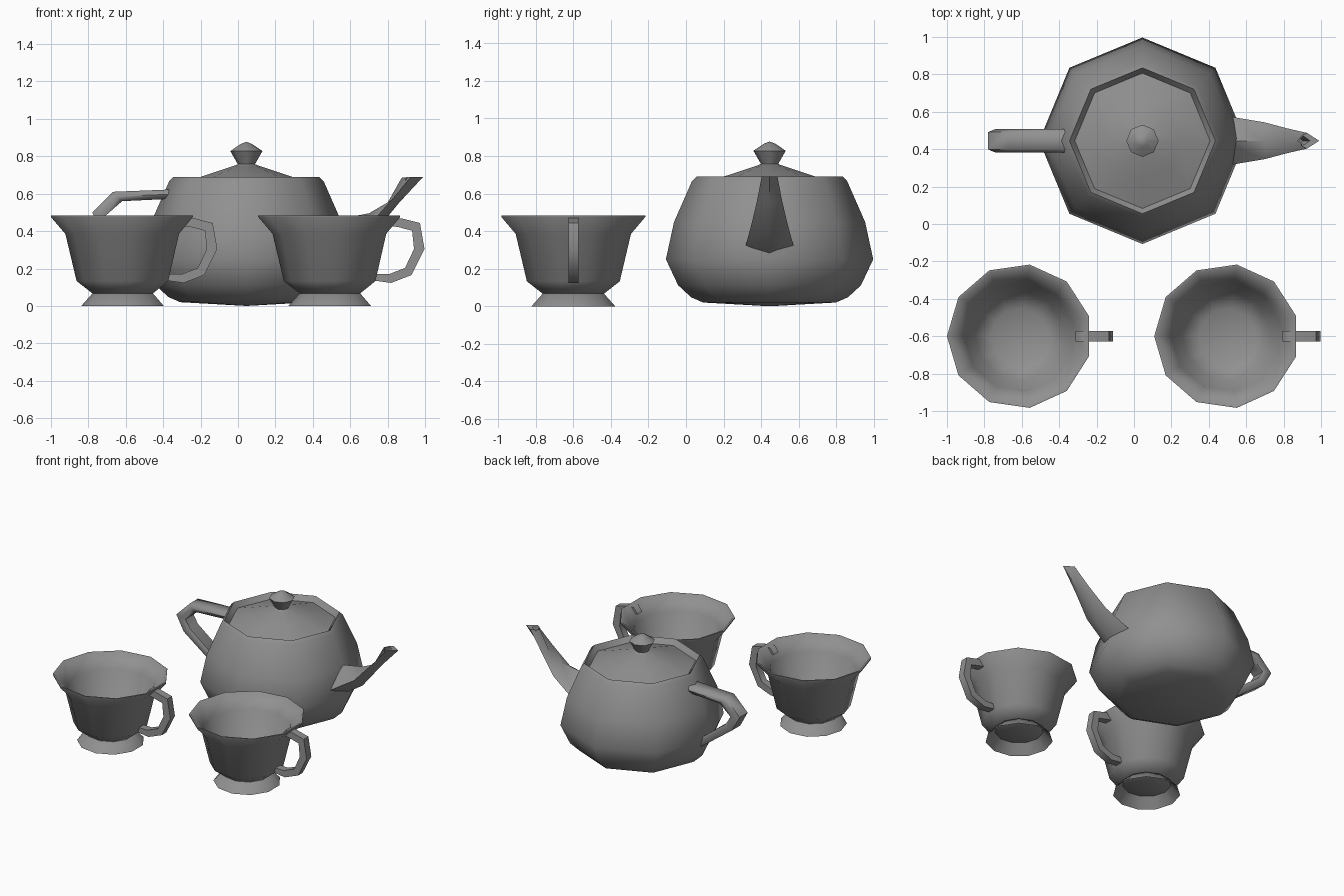
import bpy, bmesh, math
from mathutils import Vector

cube = bpy.data.objects.get("Cube")
if cube:
    bpy.data.objects.remove(cube, do_unlink=True)

clay = bpy.data.materials.new("grey_clay")
clay.use_nodes = True
clay.diffuse_color = (0.28, 0.28, 0.28, 1)
clay.node_tree.nodes["Principled BSDF"].inputs["Base Color"].default_value = clay.diffuse_color


def finish(name, bm, location, fix_normals=True):
    """Turn a bmesh into a smooth shaded object."""
    if fix_normals:
        bmesh.ops.recalc_face_normals(bm, faces=bm.faces)
    mesh = bpy.data.meshes.new(name)
    bm.to_mesh(mesh)
    bm.free()
    mesh.materials.append(clay)
    obj = bpy.data.objects.new(name, mesh)
    obj.location = location
    bpy.context.collection.objects.link(obj)
    bpy.ops.object.select_all(action='DESELECT')
    obj.select_set(True)
    bpy.context.view_layer.objects.active = obj
    bpy.ops.object.shade_smooth_by_angle(angle=math.radians(60))
    return obj


def skin(bm, rings):
    """Bridge successive closed rings of vertices with quads."""
    for a, b in zip(rings, rings[1:]):
        n = len(a)
        for i in range(n):
            j = (i + 1) % n
            bm.faces.new((a[i], a[j], b[j], b[i]))


def lathe(name, profile, sides, location, cap_start=False, cap_end=False):
    """Revolve (radius, height) points; the first vertex lies toward -x."""
    bm = bmesh.new()
    rings = []
    for r, z in profile:
        angles = [math.pi + math.tau * i / sides for i in range(sides)]
        rings.append([bm.verts.new((r * math.cos(t), r * math.sin(t), z)) for t in angles])
    skin(bm, rings)
    if cap_start:
        bm.faces.new(rings[0][::-1])
    if cap_end:
        bm.faces.new(rings[-1])
    bmesh.ops.remove_doubles(bm, verts=bm.verts, dist=0.0005)
    return finish(name, bm, location)


def strap(name, outer, inner, half_width, bevel, location):
    """Handle in the xz plane between an outer and an inner outline."""
    bm = bmesh.new()
    rings = []
    for (xo, zo), (xi, zi) in zip(outer, inner):
        o, i = Vector((xo, 0, zo)), Vector((xi, 0, zi))
        side = Vector((0, half_width, 0))
        if bevel:
            m = (o + i) / 2
            points = [o - side * bevel, m - side, i - side * bevel,
                      i + side * bevel, m + side, o + side * bevel]
        else:
            points = [o - side, i - side, i + side, o + side]
        rings.append([bm.verts.new(p) for p in points])
    skin(bm, rings)
    bm.faces.new(rings[0][::-1])
    bm.faces.new(rings[-1])
    return finish(name, bm, location)


# Teapot body with an inward sloping rim
pot = (0.045, 0.445, 0)
lathe("teapot_body",
      [(0, 0.0), (0.354, 0.02), (0.418, 0.048), (0.487, 0.112), (0.552, 0.25),
       (0.509, 0.448), (0.413, 0.667), (0.39, 0.69), (0.36, 0.65)], 8, pot)

# Lid and knob
lathe("teapot_lid", [(0.362, 0.652), (0.2, 0.705), (0.05, 0.755)], 8, pot, cap_end=True)
lathe("lid_knob", [(0.075, 0.745), (0.046, 0.758), (0.086, 0.828), (0.03, 0.866), (0, 0.877)], 8, pot)

# Teapot handle, bent bar with flattened hexagonal section
strap("teapot_handle",
      [(-0.37, 0.622), (-0.67, 0.61), (-0.78, 0.5), (-0.72, 0.39), (-0.45, 0.19)],
      [(-0.37, 0.572), (-0.62, 0.56), (-0.705, 0.485), (-0.67, 0.425), (-0.45, 0.255)],
      0.062, 0.75, (0, pot[1], 0))

# Spout, diamond section: (lower ridge, side corners, half width, upper ridge)
stations = [((0.5, 0.225), (0.48, 0.295), 0.135, (0.46, 0.45)),
            ((0.7, 0.355), (0.7, 0.43), 0.098, (0.7, 0.495)),
            ((0.86, 0.55), (0.82, 0.565), 0.066, (0.785, 0.525)),
            ((0.99, 0.69), (0.925, 0.69), 0.042, (0.875, 0.685)),
            ((0.94, 0.688), (0.9, 0.688), 0.03, (0.885, 0.685)),
            ((0.9, 0.61), (0.88, 0.61), 0.02, (0.85, 0.61))]
bm = bmesh.new()
rings = []
for low, mid, half, top in stations:
    points = [(low[0], 0, low[1]), (mid[0], half, mid[1]),
              (top[0], 0, top[1]), (mid[0], -half, mid[1])]
    rings.append([bm.verts.new(p) for p in points])
skin(bm, rings)
bm.faces.new(rings[-1])
finish("teapot_spout", bm, (0, pot[1], 0))

# Two matching cups with hollow feet and angular handles
for label, x in (("right", -0.613), ("left", 0.495)):
    place = (x, -0.6, 0)
    lathe(label + "_cup_bowl",
          [(0.165, 0.067), (0.25, 0.133), (0.31, 0.385), (0.387, 0.475), (0.387, 0.484),
           (0.375, 0.484), (0.296, 0.39), (0.238, 0.145), (0.15, 0.095)],
          11, place, cap_start=True, cap_end=True)
    lathe(label + "_cup_foot",
          [(0.225, 0), (0.165, 0.067), (0.162, 0.067), (0.22, 0)], 11, place)
    strap(label + "_cup_handle",
          [(0.33, 0.472), (0.38, 0.468), (0.478, 0.443), (0.502, 0.305),
           (0.432, 0.165), (0.324, 0.123), (0.235, 0.135)],
          [(0.3, 0.43), (0.36, 0.422), (0.436, 0.402), (0.446, 0.304),
           (0.398, 0.203), (0.313, 0.17), (0.245, 0.172)],
          0.027, 0, place)
